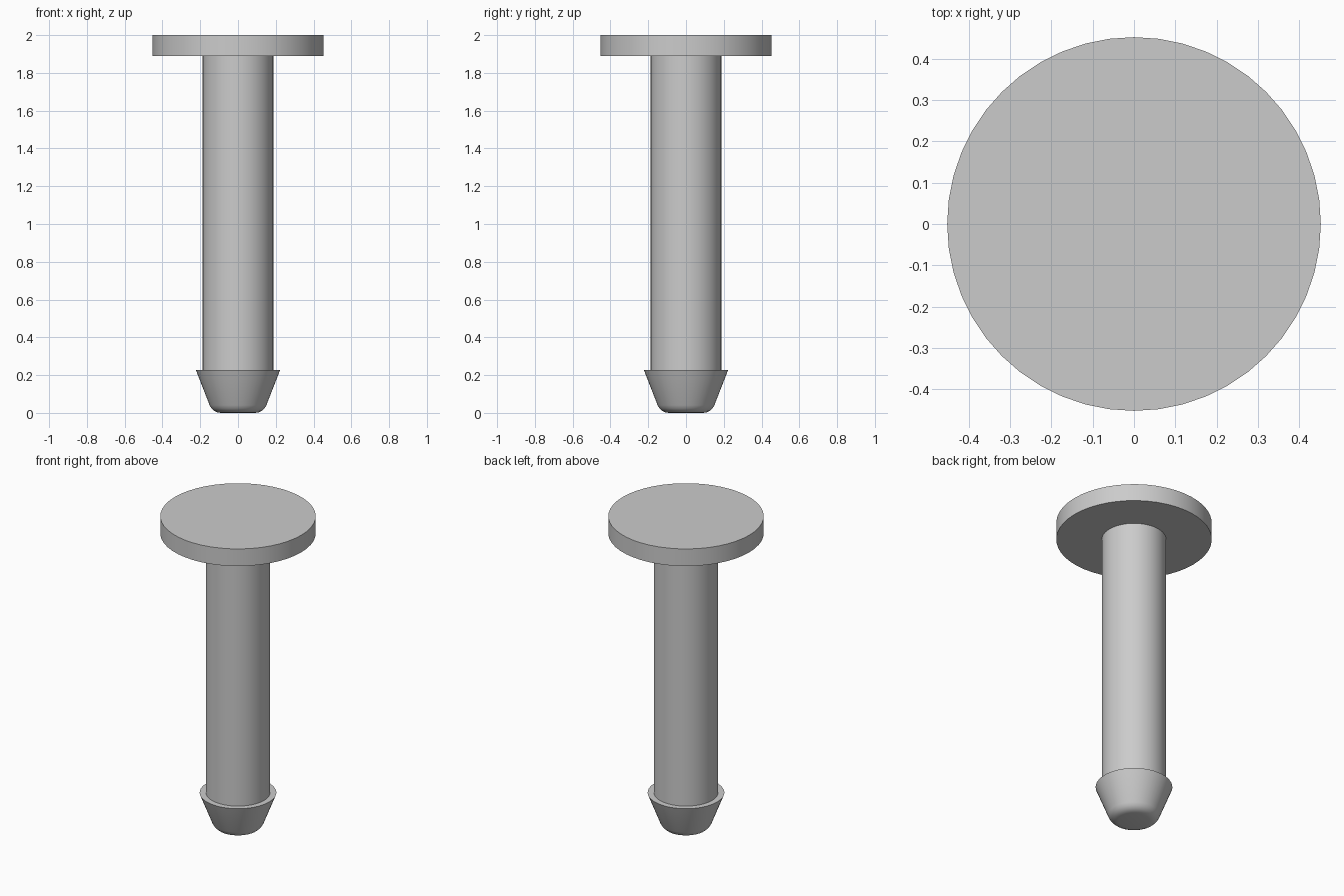
import bpy, bmesh
from math import sin, cos, radians, pi

cube = bpy.data.objects.get("Cube")
if cube:
    bpy.data.objects.remove(cube, do_unlink=True)

grey = bpy.data.materials.new("plain_grey")
grey.use_nodes = True
colour = (0.6, 0.6, 0.6, 1)
grey.diffuse_color = colour
grey.node_tree.nodes["Principled BSDF"].inputs["Base Color"].default_value = colour

SIDES = 48


def lathe(name, profile):
    """Turn a bottom-to-top (radius, z) profile into a capped solid."""
    bm = bmesh.new()
    rings = [[bm.verts.new((r * cos(2 * pi * i / SIDES), r * sin(2 * pi * i / SIDES), z))
              for i in range(SIDES)] for r, z in profile]
    for low, high in zip(rings, rings[1:]):
        for i in range(SIDES):
            j = (i + 1) % SIDES
            bm.faces.new((low[i], low[j], high[j], high[i]))
    bm.faces.new(rings[0][::-1])
    bm.faces.new(rings[-1])
    mesh = bpy.data.meshes.new(name)
    bm.to_mesh(mesh)
    bm.free()
    mesh.materials.append(grey)
    obj = bpy.data.objects.new(name, mesh)
    bpy.context.collection.objects.link(obj)
    bpy.ops.object.select_all(action='DESELECT')
    obj.select_set(True)
    bpy.context.view_layer.objects.active = obj
    bpy.ops.object.shade_smooth_by_angle(angle=radians(30))
    return obj


# Flat round head
lathe("head", [(0.452, 1.89), (0.452, 2.0)])

# Straight shaft, seated inside the head and the tip
lathe("shaft", [(0.187, 0.15), (0.187, 1.92)])

# Tapered barb: rounded nose tangent to the cone, sharp ledge on top
FILLET, CENTRE = 0.065, 0.09
nose = [(CENTRE + FILLET * sin(radians(a)), FILLET * (1 - cos(radians(a))))
        for a in range(0, 69, 17)]
lathe("barbed_tip", nose + [(0.223, 0.227)])
